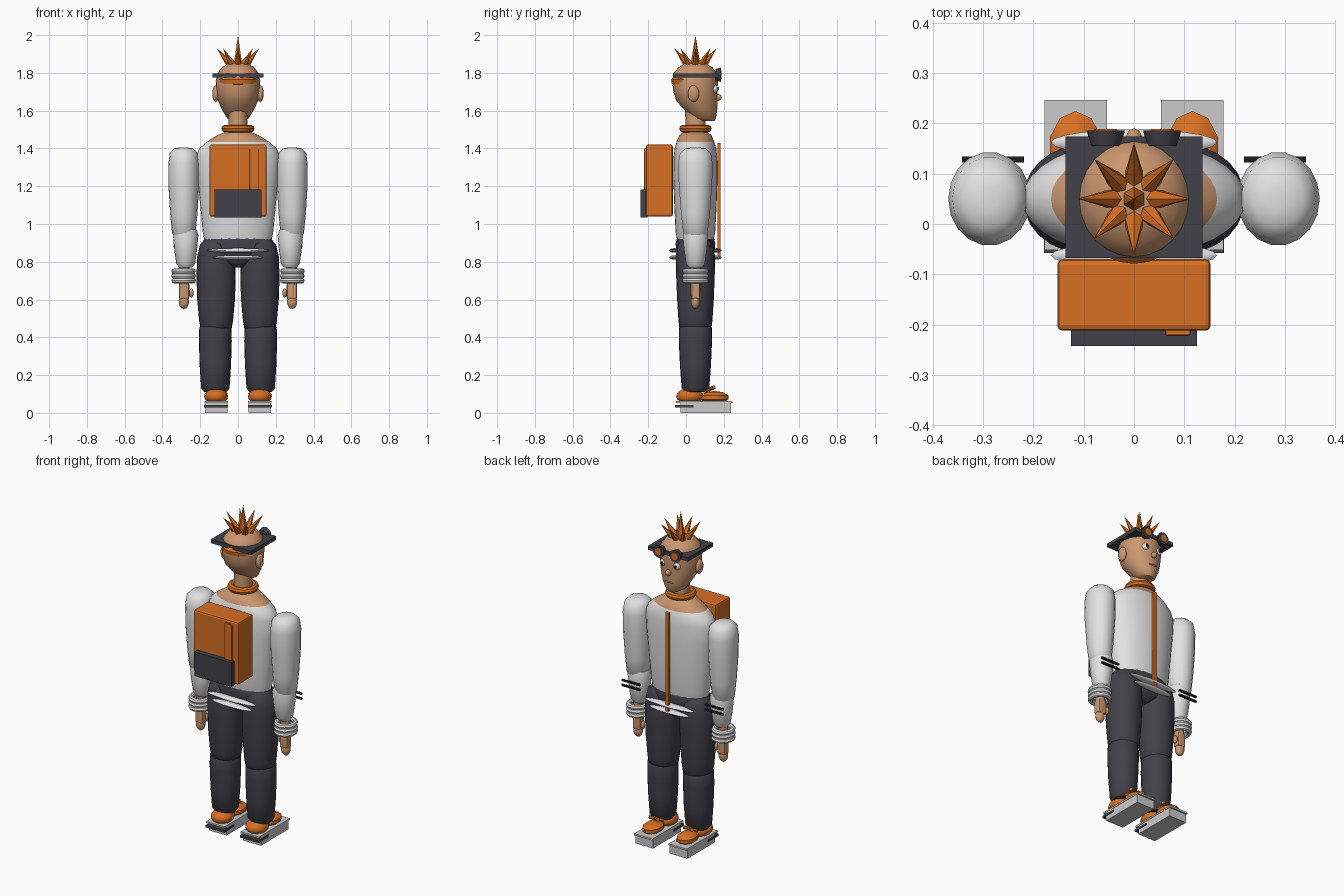
import bpy, bmesh, math
from mathutils import Vector, Matrix

if "Cube" in bpy.data.objects:
    bpy.data.objects.remove(bpy.data.objects["Cube"])


def material(name, r, g, b):
    m = bpy.data.materials.new(name)
    m.use_nodes = True
    m.diffuse_color = (r, g, b, 1)
    m.node_tree.nodes["Principled BSDF"].inputs["Base Color"].default_value = (r, g, b, 1)
    return m


ORANGE = material("orange", .68, .16, .018)
SKIN = material("skin", .60, .31, .16)
DARK = material("charcoal", .052, .052, .065)
WHITE = material("cloth white", .76, .76, .76)
GREY = material("sole grey", .6, .6, .6)
BLACK = material("black", .012, .012, .014)
CY = .05  # depth of the body axis


def finish(bm, name, mat, smooth=True):
    bmesh.ops.recalc_face_normals(bm, faces=bm.faces)
    me = bpy.data.meshes.new(name)
    bm.to_mesh(me)
    bm.free()
    ob = bpy.data.objects.new(name, me)
    bpy.context.collection.objects.link(ob)
    me.materials.append(mat)
    if smooth:
        bpy.ops.object.select_all(action="DESELECT")
        ob.select_set(True)
        bpy.context.view_layer.objects.active = ob
        bpy.ops.object.shade_smooth_by_angle(angle=math.radians(40))
    return ob


def box(name, mat, lo, hi, bevel=0):
    lo, hi = Vector(lo), Vector(hi)
    bm = bmesh.new()
    bmesh.ops.create_cube(bm, size=1)
    bmesh.ops.scale(bm, vec=hi - lo, verts=bm.verts)
    bmesh.ops.translate(bm, vec=(lo + hi) / 2, verts=bm.verts)
    if bevel:
        bmesh.ops.bevel(bm, geom=bm.edges[:], offset=bevel, segments=2, affect="EDGES", profile=.5)
    return finish(bm, name, mat, False)


def ball(name, mat, centre, radii, seg=20):
    bm = bmesh.new()
    bmesh.ops.create_uvsphere(bm, u_segments=seg, v_segments=seg // 2, radius=1)
    bmesh.ops.scale(bm, vec=radii, verts=bm.verts)
    bmesh.ops.translate(bm, vec=centre, verts=bm.verts)
    return finish(bm, name, mat)


def cone(name, mat, base, tip, r1, r2=0, seg=6):
    base, tip = Vector(base), Vector(tip)
    axis = tip - base
    bm = bmesh.new()
    bmesh.ops.create_cone(bm, cap_ends=True, segments=seg, radius1=r1, radius2=r2, depth=axis.length)
    turn = axis.to_track_quat("Z", "Y").to_matrix().to_4x4()
    bmesh.ops.transform(bm, matrix=Matrix.Translation((base + tip) / 2) @ turn, verts=bm.verts)
    return finish(bm, name, mat, seg > 8)


def loft(name, mat, x, rings, seg=24):
    """Stack of ellipses: (z, half width, half depth, centre y)."""
    bm = bmesh.new()
    loops = []
    for z, rx, ry, cy in rings:
        angles = [math.tau * i / seg for i in range(seg)]
        loops.append([bm.verts.new((x + rx * math.cos(a), cy + ry * math.sin(a), z)) for a in angles])
    for a, b in zip(loops, loops[1:]):
        for i in range(seg):
            j = (i + 1) % seg
            bm.faces.new((a[i], a[j], b[j], b[i]))
    bm.faces.new(loops[0])
    bm.faces.new(loops[-1])
    return finish(bm, name, mat)


def ring(name, mat, centre, rx, ry, tube):
    bm = bmesh.new()
    n, m = 24, 8
    grid = []
    for i in range(n):
        a = math.tau * i / n
        row = []
        for k in range(m):
            b = math.tau * k / m
            off = tube * math.cos(b)
            p = ((rx + off) * math.cos(a), (ry + off) * math.sin(a), tube * math.sin(b))
            row.append(bm.verts.new(Vector(centre) + Vector(p)))
        grid.append(row)
    for i in range(n):
        for k in range(m):
            i2, k2 = (i + 1) % n, (k + 1) % m
            bm.faces.new((grid[i][k], grid[i2][k], grid[i2][k2], grid[i][k2]))
    return finish(bm, name, mat)


# Torso with bare skin at the neckline
torso = loft("torso", WHITE, 0, [
    (.9, .175, .095, CY), (.96, .187, .105, CY), (1.1, .2, .112, CY), (1.25, .215, .117, CY),
    (1.36, .222, .115, CY), (1.4, .205, .11, CY), (1.435, .165, .1, CY),
    (1.47, .11, .085, CY), (1.49, .06, .06, CY)], 32)
torso.data.materials.append(SKIN)
for f in torso.data.polygons:
    if f.center.z > 1.44:
        f.material_index = 1
loft("neck", SKIN, 0, [(1.46, .055, .06, CY), (1.52, .05, .053, CY), (1.62, .05, .055, CY)])
ring("collar", ORANGE, (0, CY, 1.505), .068, .066, .02)

# Head
loft("head", SKIN, 0, [
    (1.545, .035, .045, .105), (1.56, .058, .063, .095), (1.6, .082, .085, .08),
    (1.65, .105, .108, .058), (1.7, .116, .117, .05), (1.76, .118, .121, .048),
    (1.8, .108, .114, .049), (1.83, .085, .09, CY), (1.85, .052, .055, CY),
    (1.86, .015, .015, CY)])
loft("back_hair", ORANGE, 0, [
    (1.735, .085, .09, .027), (1.742, .108, .108, .033), (1.765, .112, .112, .033), (1.775, .1, .1, .03)])
ball("nose", SKIN, (0, .17, 1.67), (.016, .02, .018), 12)
ball("mouth", SKIN, (0, .158, 1.61), (.03, .01, .007), 12)

# Spiky hair
cone("centre_spike", ORANGE, (0, CY, 1.83), (0, CY, 2), .028)
for i in range(8):
    a = math.tau * i / 8
    c, s = math.cos(a), math.sin(a)
    cone("hair_spike", ORANGE, (.03 * c, CY + .03 * s, 1.83), (.112 * c, CY + .112 * s, 1.93), .025)

# Square brim and goggles
box("brim", DARK, (-.136, -.068, 1.775), (.136, .174, 1.798))

for side, label in ((1, "left"), (-1, "right")):
    def sx(x):
        return side * x

    def pbox(name, mat, x0, x1, y0, y1, z0, z1, bevel=0):
        a, b = sorted((sx(x0), sx(x1)))
        return box(label + "_" + name, mat, (a, y0, z0), (b, y1, z1), bevel)

    # Face
    ball(label + "_ear", SKIN, (sx(.118), .04, 1.69), (.018, .03, .044), 16)
    ball(label + "_eye", WHITE, (sx(.045), .152, 1.715), (.022, .018, .022), 16)
    ball(label + "_pupil", BLACK, (sx(.045), .167, 1.715), (.01, .007, .011), 12)
    cone(label + "_goggle", DARK, (sx(.056), .155, 1.79), (sx(.056), .186, 1.79), .03, .038, 16)
    cone(label + "_lens", ORANGE, (sx(.056), .184, 1.79), (sx(.056), .189, 1.79), .024, .022, 16)

    # Arm
    loft(label + "_upper_arm", WHITE, sx(.287), [
        (.93, .045, .05, CY), (.95, .062, .065, CY), (1.05, .072, .077, CY), (1.2, .081, .089, CY),
        (1.32, .082, .093, CY), (1.375, .074, .083, CY), (1.4, .05, .055, CY), (1.405, .015, .02, CY)], 18)
    loft(label + "_forearm", WHITE, sx(.277), [
        (.77, .035, .036, CY), (.79, .05, .05, CY), (.87, .061, .062, CY),
        (.94, .067, .068, CY), (.97, .058, .06, CY)], 18)
    loft(label + "_wrist", SKIN, sx(.285), [(.62, .025, .025, CY), (.8, .028, .028, CY)], 16)
    for z in (.7, .725, .75):
        ring(label + "_cuff", WHITE, (sx(.288), CY, z), .05, .055, .015)
    pbox("palm", SKIN, .258, .312, .028, .074, .6, .69, .01)
    ball(label + "_fingers", SKIN, (sx(.287), CY, .59), (.028, .024, .04), 14)
    ball(label + "_thumb", SKIN, (sx(.247), .06, .635), (.012, .014, .025), 10)
    for z in (.875, .905):
        pbox("sleeve_stripe", BLACK, .218, .342, .122, .134, z, z + .01)

    # Leg
    loft(label + "_thigh", DARK, sx(.116), [
        (.42, .06, .06, CY), (.45, .083, .085, CY), (.49, .09, .09, CY), (.6, .1, .097, CY),
        (.72, .104, .102, CY), (.83, .1, .104, CY), (.89, .085, .095, CY), (.915, .06, .07, CY)])
    loft(label + "_shin", DARK, sx(.12), [
        (.11, .058, .055, CY), (.13, .075, .073, CY), (.25, .083, .082, CY),
        (.38, .087, .088, CY), (.45, .085, .087, CY), (.48, .065, .07, CY)])

    # Shoe on a thick sole
    pbox("sole", GREY, .056, .176, -.03, .237, 0, .052)
    pbox("sole_edge", GREY, .054, .178, -.052, .246, .052, .062)
    pbox("heel_stripe", DARK, .053, .179, -.058, .04, .028, .041)
    ball(label + "_heel", ORANGE, (sx(.116), .02, .088), (.064, .072, .042), 16)
    ball(label + "_toe", ORANGE, (sx(.116), .15, .082), (.056, .078, .034), 10)
    for turn in (-1, 1):
        cone(label + "_lace", ORANGE, (sx(.116) - .035 * turn, .1, .115),
             (sx(.116) + .03 * turn, .148, .135), .011, .011, 8)

# Hips and sash bands
loft("hips", DARK, 0, [
    (.77, .03, .06, CY), (.8, .12, .09, CY), (.86, .19, .103, CY),
    (.9, .192, .105, CY), (.925, .175, .098, CY)])
for y in (-.062, .162):
    ball("upper_sash", WHITE, (0, y, .86), (.165, .026, .012))
    ball("lower_sash", WHITE, (0, y, .823), (.132, .026, .011))

# Backpack
box("backpack", ORANGE, (-.152, -.212, 1.04), (.152, -.07, 1.42), .01)
box("backpack_pocket", DARK, (-.125, -.242, 1.035), (.125, -.205, 1.182))
box("backpack_tab", ORANGE, (.062, -.222, 1.18), (.112, -.205, 1.4), .004)
box("chest_strap", ORANGE, (-.011, .168, .83), (.011, .183, 1.43))
